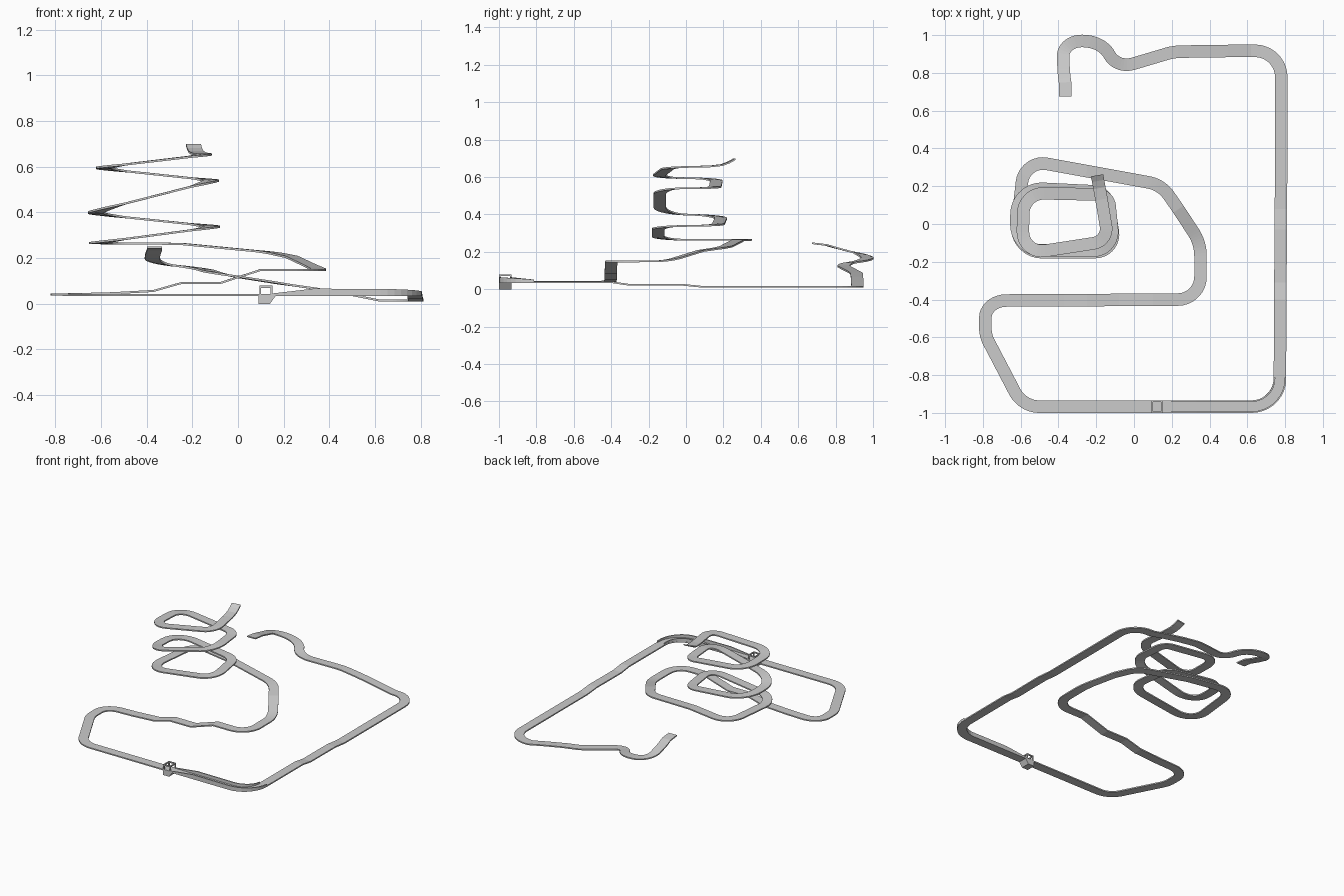
import bpy, bmesh, math
from mathutils import Vector

if "Cube" in bpy.data.objects:
    bpy.data.objects.remove(bpy.data.objects["Cube"])

W = 0.033   # half width of the track
T = 0.009   # track thickness


def round_path(pts, seg=9):
    """Turn (x, y, z, corner setback) waypoints into a polyline with rounded corners."""
    out = []
    for i, (x, y, z, r) in enumerate(pts):
        p = Vector((x, y, z))
        if r == 0 or i in (0, len(pts) - 1):
            out.append(p)
            continue
        a = Vector(pts[i - 1][:3]) - p
        b = Vector(pts[i + 1][:3]) - p
        # clip the setback so neighbouring corners never overlap
        ra = min(r, a.length * (0.49 if pts[i - 1][3] else 0.95))
        rb = min(r, b.length * (0.49 if pts[i + 1][3] else 0.95))
        p0, p3 = p + a.normalized() * ra, p + b.normalized() * rb
        th = math.pi - a.angle(b)
        k = 4 / 3 * math.tan(th / 4) / math.tan(th / 2)
        p1, p2 = p0.lerp(p, k), p3.lerp(p, k)
        for j in range(seg + 1):
            t = j / seg
            u = 1 - t
            out.append(p0 * u**3 + p1 * 3 * u * u * t + p2 * 3 * u * t * t + p3 * t**3)
    return out


def sweep(name, pts, left, right, floor=None):
    """Sweep a level rectangular section along the path; floor gives a fixed underside."""
    path = round_path(pts)
    bm = bmesh.new()
    rings = []
    for i, p in enumerate(path):
        d0 = (p - path[max(i - 1, 0)]).to_2d()
        d1 = (path[min(i + 1, len(path) - 1)] - p).to_2d()
        d0, d1 = d0.normalized(), d1.normalized()
        d = (d0 + d1).normalized()
        side = Vector((d.y, -d.x, 0)) / max(d.dot(d1 if d1.length else d0), 0.5)
        hi = p.z if floor is not None else p.z + T / 2
        lo = floor if floor is not None else p.z - T / 2
        rings.append([bm.verts.new(((p + side * s).x, (p + side * s).y, z))
                      for s, z in ((left, lo), (right, lo), (right, hi), (left, hi))])
    for a, b in zip(rings, rings[1:]):
        for j in range(4):
            k = (j + 1) % 4
            bm.faces.new((a[j], a[k], b[k], b[j]))
    bm.faces.new(rings[0])
    bm.faces.new(rings[-1][::-1])
    finish(name, bm)


def finish(name, bm):
    bmesh.ops.recalc_face_normals(bm, faces=bm.faces)
    me = bpy.data.meshes.new(name)
    bm.to_mesh(me)
    bm.free()
    bpy.context.collection.objects.link(bpy.data.objects.new(name, me))


def prism(name, profile, y0, y1):
    """Extrude an xz profile along y."""
    bm = bmesh.new()
    f = bm.faces.new([bm.verts.new((x, y0, z)) for x, z in profile])
    ext = bmesh.ops.extrude_face_region(bm, geom=[f])
    bmesh.ops.translate(bm, vec=(0, y1 - y0, 0),
                        verts=[v for v in ext["geom"] if isinstance(v, bmesh.types.BMVert)])
    finish(name, bm)


def box(name, x0, x1, y0, y1, z0, z1):
    prism(name, [(x0, z0), (x1, z0), (x1, z1), (x0, z1)], y0, y1)


# Descending spiral, starting at the raised top lip
spiral = [
    (-.195, .258, .695, 0), (-.190, .228, .678, 0), (-.183, .19, .664, 0), (-.172, .13, .657, 0),
    (-.135, -.09, .652, .08), (-.59, -.16, .598, .12), (-.585, .165, .59, .11),
    (-.135, .155, .542, .06), (-.105, -.14, .538, .11), (-.625, -.14, .405, .14),
    (-.62, .193, .392, .14), (-.145, .17, .342, .07), (-.095, -.148, .336, .11),
    (-.635, -.15, .265, .15), (-.58, .34, .265, .12),
]
# Sloping run out of the spiral and back along the front
front_run = [
    (-.25, .28, .262, 0), (.145, .208, .224, .07), (.235, .078, .205, 0), (.352, -.10, .15, .07),
    (.352, -.40, .148, .12), (.1, -.40, .148, 0), (-.08, -.402, .09, 0), (-.25, -.403, .09, 0),
    (-.37, -.403, .056, 0), (-.55, -.404, .046, 0), (-.787, -.406, .04, .11),
    (-.787, -.59, .04, .04), (-.59, -.967, .038, .09),
]
# Long side with two small steps, then the climbing hook at the back
back_run = [
    (.772, -.967, .038, .15), (.774, -.40, .038, 0), (.775, -.31, .025, 0), (.777, -.03, .025, 0),
    (.778, .08, .014, 0), (.78, .917, .014, .14), (.62, .917, .014, 0), (.5, .916, .038, 0),
    (.35, .914, .065, 0), (.21, .912, .085, .04), (-.09, .823, .132, .09),
    (-.17, .968, .155, .11), (-.378, .97, .178, .11), (-.372, .80, .222, .04),
    (-.365, .75, .237, 0), (-.365, .675, .246, 0),
]
sweep("track", spiral + front_run + back_run, -W, W)

# Raised guard rails around the front right corner
rail = [(.15, -.967, .045, 0), (.33, -.967, .066, 0), (.772, -.967, .064, .15), (.773, -.812, .052, 0)]
for name, a, b in (("inner_rail", -W, -W + .008), ("outer_rail", W - .008, W)):
    sweep(name, rail, a, b, floor=.04)

# Gate: tapered block under the track, four posts and a top frame
prism("gate_base", [(.09, 0), (.14, 0), (.17, .042), (.09, .042)], -1, -.934)
for i, x in enumerate((.093, .143)):
    for j, y in enumerate((-1, -.942)):
        box(f"gate_post_{i}{j}", x, x + .008, y, y + .008, .04, .07)
for j, y in enumerate((-1, -.942)):
    box(f"gate_side_beam_{j}", .093, .151, y, y + .008, .07, .079)
for i, x in enumerate((.093, .143)):
    box(f"gate_cross_beam_{i}", x, x + .008, -.992, -.942, .07, .079)
